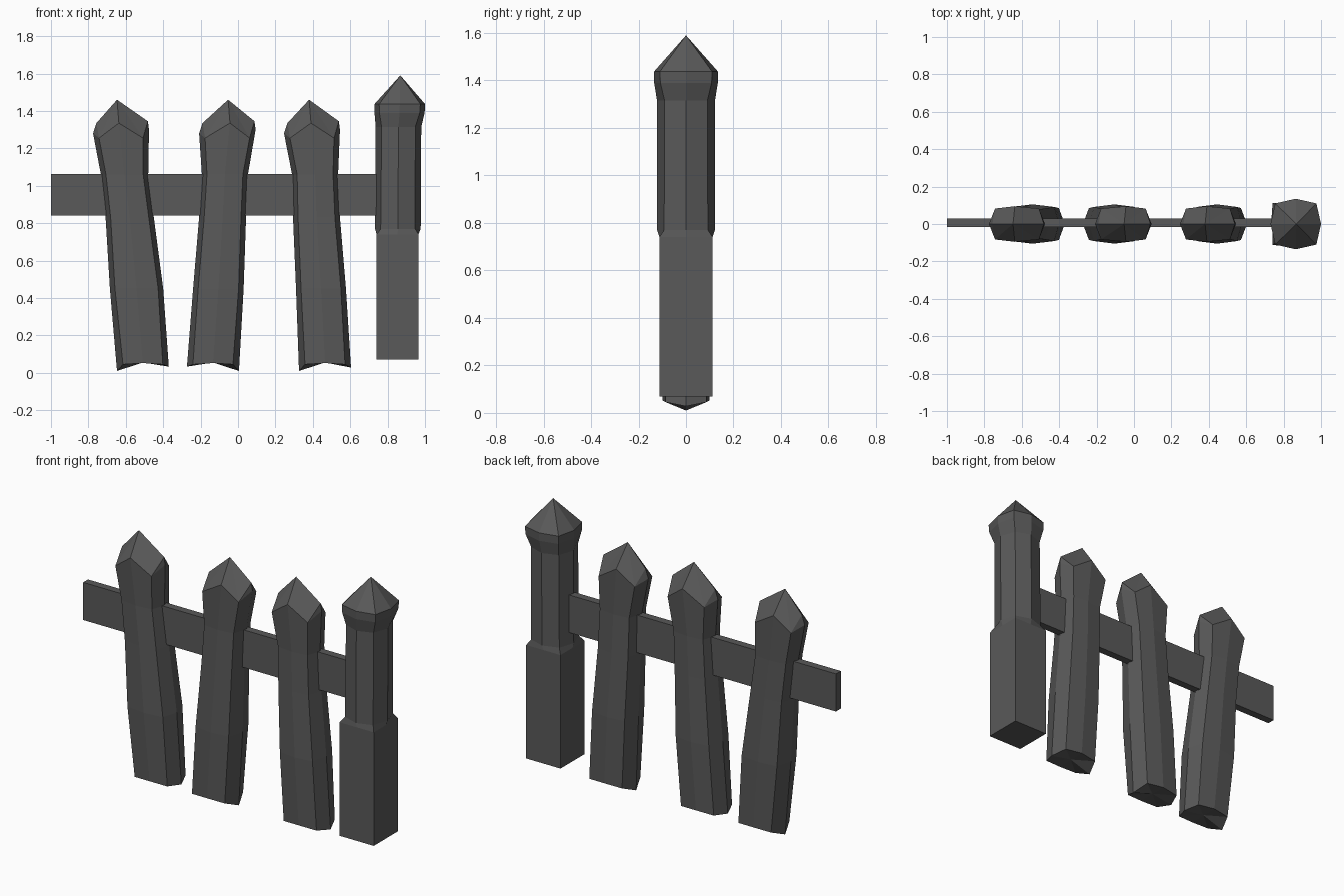
import bpy, bmesh

if "Cube" in bpy.data.objects:
    bpy.data.objects.remove(bpy.data.objects["Cube"])

mat = bpy.data.materials.new("dark grey wood")
mat.diffuse_color = (0.1, 0.1, 0.1, 1)
mat.use_nodes = True
mat.node_tree.nodes["Principled BSDF"].inputs["Base Color"].default_value = mat.diffuse_color


def finish(name, bm):
    bmesh.ops.recalc_face_normals(bm, faces=bm.faces)
    me = bpy.data.meshes.new(name)
    bm.to_mesh(me)
    bm.free()
    me.materials.append(mat)
    ob = bpy.data.objects.new(name, me)
    bpy.context.collection.objects.link(ob)
    return ob


def bridge(bm, a, b):
    n = len(a)
    for i in range(n):
        bm.faces.new((a[i], a[(i + 1) % n], b[(i + 1) % n], b[i]))


# Pickets: crooked eight-sided boards with a gabled point
LEVELS = [0.02, 0.45, 0.83, 1.06, 1.28]        # heights of the cross-sections
DEPTHS = [0.098, 0.105, 0.095, 0.09, 0.095]    # half thickness at each height


def picket(name, tip_x, lefts, rights, low_left, low_right):
    bm = bmesh.new()
    rings = []
    for k, (z, d, l, r) in enumerate(zip(LEVELS, DEPTHS, lefts, rights)):
        bottom, top = k == 0, k == len(LEVELS) - 1
        zl = low_left if bottom else z
        zr = low_right if bottom else z + (0.02 if top else 0)
        ze = 0.045 if bottom else z - (0.025 if top else 0)
        zm = 0.052 if bottom else z + (0.055 if top else 0)
        c = tip_x + 0.01 if top else (l + r) / 2
        e = 0.032 if k in (0, 4) else 0.027
        pts = [(l, 0, zl), (l + e, -d * 0.87, ze), (c, -d, zm), (r - e, -d * 0.87, ze),
               (r, 0, zr), (r - e, d * 0.87, ze), (c, d, zm), (l + e, d * 0.87, ze)]
        rings.append([bm.verts.new(p) for p in pts])
    for a, b in zip(rings, rings[1:]):
        bridge(bm, a, b)
    # hollowed underside
    low = rings[0]
    mid = bm.verts.new(((lefts[0] + rights[0]) / 2, 0, 0.055))
    for i in range(8):
        bm.faces.new((low[i], low[(i + 1) % 8], mid))
    # gabled point with small shoulder facets
    L, FL, FM, FR, R, BR, BM, BL = rings[-1]
    tip = bm.verts.new((tip_x, 0, 1.46))
    sl = bm.verts.new((lefts[-1] + 0.018, 0, 1.335))
    sr = bm.verts.new((rights[-1] - 0.006, 0, 1.345))
    for f in ((L, FL, sl), (L, BL, sl), (R, FR, sr), (R, BR, sr),
              (FL, sl, tip), (FL, tip, FM), (FR, sr, tip), (FR, tip, FM),
              (BL, sl, tip), (BL, tip, BM), (BR, sr, tip), (BR, tip, BM)):
        bm.faces.new(f)
    return finish(name, bm)


picket("picket_left", -0.647, [-0.647, -0.685, -0.708, -0.733, -0.775],
       [-0.37, -0.40, -0.45, -0.48, -0.476], 0.01, 0.033)
picket("picket_middle", -0.053, [-0.273, -0.24, -0.208, -0.193, -0.208],
       [0.005, 0.03, 0.043, 0.053, 0.094], 0.033, 0.01)
picket("picket_right", 0.38, [0.326, 0.31, 0.294, 0.289, 0.246],
       [0.604, 0.577, 0.545, 0.535, 0.545], 0.01, 0.028)

# Rail running through the pickets into the post
bm = bmesh.new()
bmesh.ops.create_cube(bm, size=1)
for v in bm.verts:
    v.co = (-0.075 + v.co.x * 1.85, 0.007 + v.co.y * 0.045, 0.952 + v.co.z * 0.222)
finish("rail", bm)

# Post: square foot, octagonal shaft, flared cap with a pyramid top
# each row: height, centre x, side half-width, corner half-width
POST = [(0.07, 0.853, 0.112, 0.112), (0.74, 0.853, 0.112, 0.112),
        (0.77, 0.855, 0.122, 0.092), (1.315, 0.858, 0.122, 0.09),
        (1.39, 0.864, 0.134, 0.108), (1.437, 0.865, 0.135, 0.11)]
DIRS = [(1, 0), (1, 1), (0, 1), (-1, 1), (-1, 0), (-1, -1), (0, -1), (1, -1)]
bm = bmesh.new()
rings = []
for z, cx, side, corner in POST:
    ring = []
    for dx, dy in DIRS:
        s = corner if dx and dy else side
        ring.append(bm.verts.new((cx + dx * s, dy * s, z)))
    rings.append(ring)
for a, b in zip(rings, rings[1:]):
    bridge(bm, a, b)
bm.faces.new(rings[0])
apex = bm.verts.new((0.868, 0, 1.59))
for i in range(8):
    bm.faces.new((rings[-1][i], rings[-1][(i + 1) % 8], apex))
finish("post", bm)
